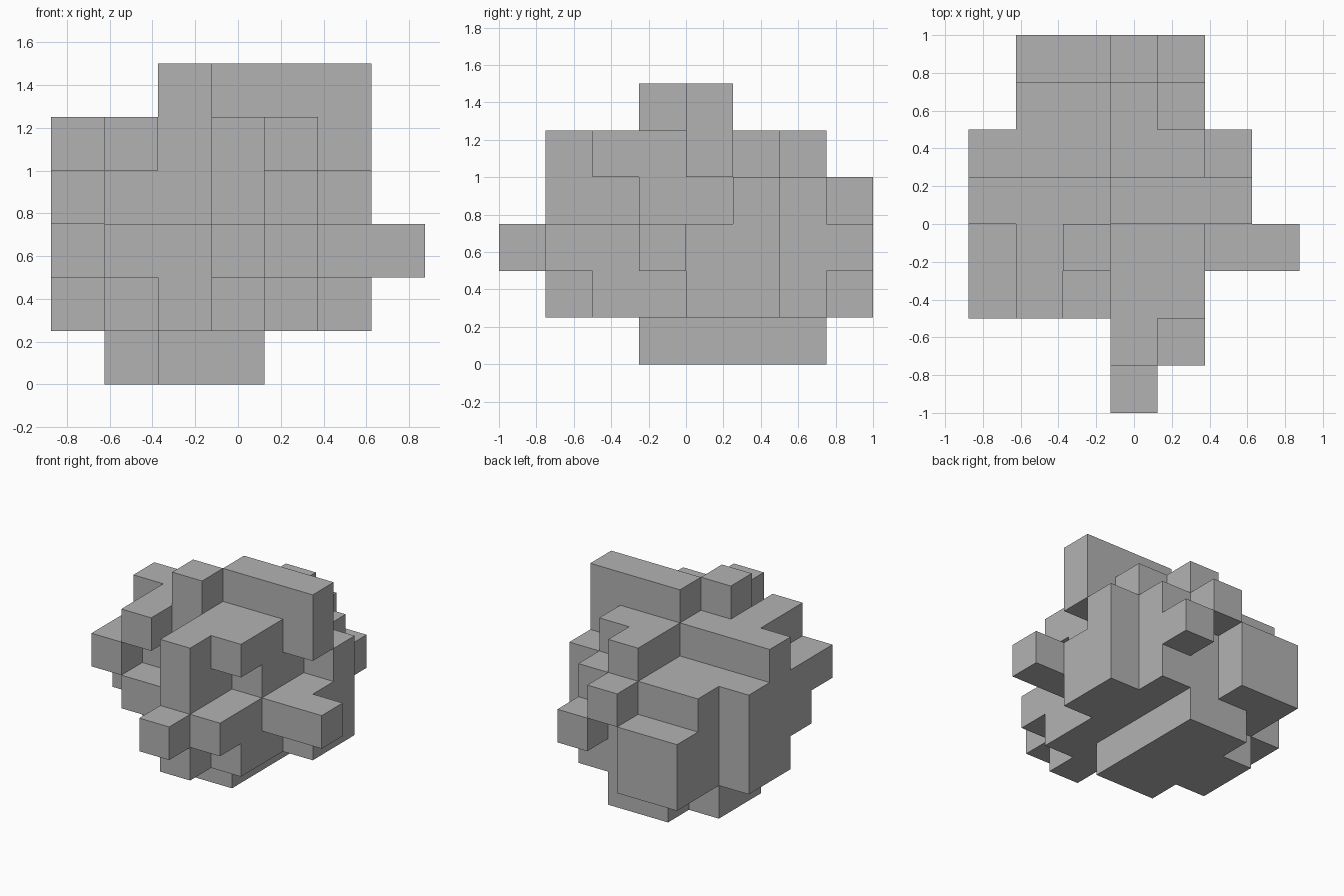
import bpy
import bmesh
from mathutils import Vector

CELL = 0.25
ORIGIN = Vector((-0.875, -1.0, 0.0))

# Each layer, bottom to top: first column, then one (front, back) run of cells per column
LAYERS = [
    (1, [(4, 5), (3, 6), (3, 6)]),
    (0, [(4, 5), (3, 7), (2, 7), (1, 6), (2, 6), (4, 5)]),
    (0, [(3, 5), (2, 7), (2, 7), (0, 6), (1, 7), (3, 5), (3, 3)]),
    (0, [(2, 5), (3, 6), (3, 6), (1, 7), (3, 6), (5, 5)]),
    (0, [(4, 4), (2, 4), (3, 4), (1, 6), (2, 5), (4, 4)]),
    (2, [(3, 3), (4, 4), (4, 4), (4, 4)]),
]


def filled_cells():
    cells = set()
    for level, (first, runs) in enumerate(LAYERS):
        for column, (front, back) in enumerate(runs, first):
            for row in range(front, back + 1):
                cells.add((column, row, level))
    return cells


def add_side(bm, cell, axis, sign):
    """Add one square on the given side of a cell, facing outwards."""
    normal, u, v = (Vector.Fill(3, 0.0) for _ in range(3))
    normal[axis] = sign * 0.5
    u[(axis + 1) % 3] = 0.5
    v[(axis + 2) % 3] = 0.5 * sign
    middle = Vector(cell) + Vector.Fill(3, 0.5) + normal
    corners = (middle - u - v, middle + u - v, middle + u + v, middle - u + v)
    bm.faces.new([bm.verts.new(ORIGIN + c * CELL) for c in corners])


def build_block(name, material):
    cells = filled_cells()
    bm = bmesh.new()
    # Outer skin only
    for cell in sorted(cells):
        for axis in range(3):
            for sign in (-1, 1):
                neighbour = list(cell)
                neighbour[axis] += sign
                if tuple(neighbour) not in cells:
                    add_side(bm, cell, axis, sign)
    bmesh.ops.remove_doubles(bm, verts=bm.verts[:], dist=0.001)
    # Merge squares that share a plane
    bmesh.ops.dissolve_limit(bm, angle_limit=0.02, use_dissolve_boundaries=False,
                             verts=bm.verts[:], edges=bm.edges[:])
    mesh = bpy.data.meshes.new(name)
    bm.to_mesh(mesh)
    bm.free()
    mesh.materials.append(material)
    block = bpy.data.objects.new(name, mesh)
    bpy.context.collection.objects.link(block)
    return block


def make_material(name, colour):
    material = bpy.data.materials.new(name)
    material.use_nodes = True
    material.diffuse_color = colour
    material.node_tree.nodes["Principled BSDF"].inputs["Base Color"].default_value = colour
    return material


cube = bpy.data.objects.get("Cube")
if cube:
    bpy.data.objects.remove(cube, do_unlink=True)

grey = make_material("plain_grey", (0.45, 0.45, 0.45, 1.0))
build_block("stepped_block", grey)
